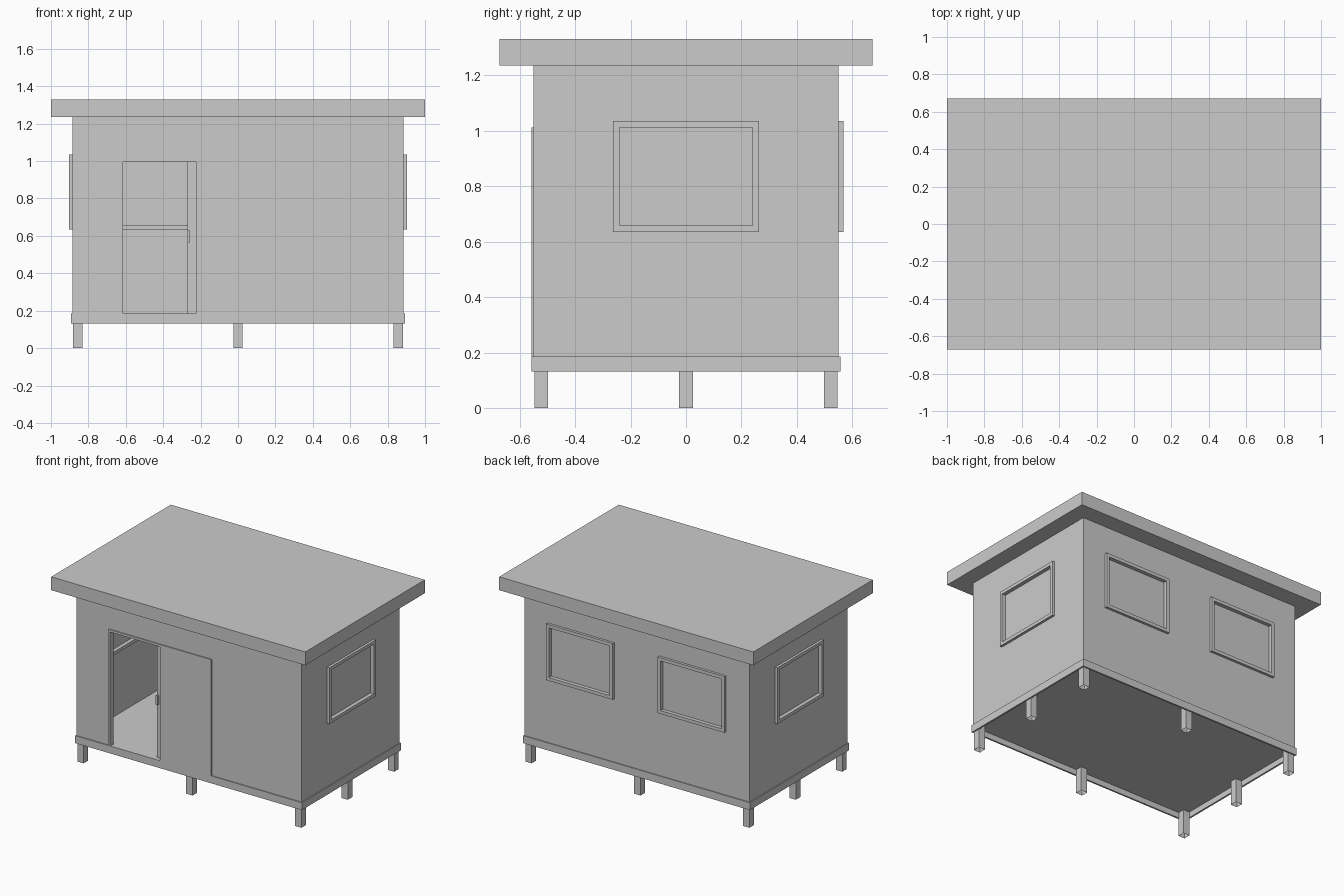
import bpy, bmesh
from math import pi

if "Cube" in bpy.data.objects:
    bpy.data.objects.remove(bpy.data.objects["Cube"])


def finish(name, bm):
    bmesh.ops.recalc_face_normals(bm, faces=bm.faces)
    me = bpy.data.meshes.new(name)
    bm.to_mesh(me)
    bm.free()
    ob = bpy.data.objects.new(name, me)
    bpy.context.collection.objects.link(ob)
    return ob


def box(name, x0, x1, y0, y1, z0, z1, open_bottom=False):
    bm = bmesh.new()
    bmesh.ops.create_cube(bm, size=1)
    for v in bm.verts:
        v.co.x = x1 if v.co.x > 0 else x0
        v.co.y = y1 if v.co.y > 0 else y0
        v.co.z = z1 if v.co.z > 0 else z0
    ob = finish(name, bm)
    if open_bottom:
        bm = bmesh.new()
        bm.from_mesh(ob.data)
        low = [f for f in bm.faces if f.normal.z < -0.9]
        bmesh.ops.delete(bm, geom=low, context='FACES')
        bm.to_mesh(ob.data)
        bm.free()
    return ob


def ring(name, hx, hy, wall, z0, z1):
    """Rectangular ring in the XY plane, extruded from z0 to z1."""
    bm = bmesh.new()
    sgn = [(-1, -1), (1, -1), (1, 1), (-1, 1)]
    loops = [[bm.verts.new((sx * (hx - t), sy * (hy - t), z)) for sx, sy in sgn]
             for t, z in ((0, z0), (0, z1), (wall, z1), (wall, z0))]
    for i in range(4):
        a, b = loops[i], loops[(i + 1) % 4]
        for j in range(4):
            k = (j + 1) % 4
            bm.faces.new((a[j], a[k], b[k], b[j]))
    return finish(name, bm)


# Roof slab, base skirt and floor
box("roof", -1, 1, -0.672, 0.672, 1.235, 1.33)
ring("base_skirt", 0.892, 0.557, 0.012, 0.132, 0.185)
box("floor", -0.88, 0.88, -0.545, 0.545, 0.172, 0.184)

# Eight hollow feet around the perimeter
for x in (-0.857, 0, 0.857):
    for y in (-0.522, 0, 0.522):
        if x or y:
            box("foot", x - .025, x + .025, y - .025, y + .025, 0, 0.172, True)

# Wall shell
walls = ring("walls", 0.885, 0.55, 0.03, 0.184, 1.235)

# Windows: centre x, y and turn about z
ZC = 0.835
windows = [(0.87, 0, pi / 2), (-0.87, 0, -pi / 2),
           (0.442, 0.535, pi), (-0.437, 0.535, pi)]
cutters = [box("door_cutter", -0.63, 0.18, -0.7, -0.4, 0.1, 1.012)]
for x, y, turn in windows:
    frame = ring("window_frame", 0.2625, 0.2, 0.0235, -0.033, 0.033)
    pane = box("window_pane", -0.245, 0.245, -0.18, 0.18, -0.006, 0.006)
    cut = box("window_cutter", -0.25, 0.25, -0.19, 0.19, -0.1, 0.1)
    for ob in (frame, pane, cut):
        ob.rotation_euler = (pi / 2, 0, turn)
        ob.location = (x, y, ZC)
    cutters.append(cut)

# Cut the openings
bpy.context.view_layer.objects.active = walls
for c in cutters:
    m = walls.modifiers.new("opening", 'BOOLEAN')
    m.operation = 'DIFFERENCE'
    m.solver = 'EXACT'
    m.object = c
    bpy.ops.object.modifier_apply(modifier=m.name)
    bpy.data.objects.remove(c)

# Door surround, fixed panel, sliding leaf and handle
box("door_jamb", -0.63, -0.615, -0.558, -0.52, 0.185, 1.012)
box("door_head", -0.615, -0.225, -0.558, -0.52, 0.996, 1.012)
box("fixed_panel", -0.225, 0.18, -0.558, -0.53, 0.185, 1.012)
box("sliding_leaf", -0.27, 0.165, -0.525, -0.5, 0.185, 0.996)
box("door_handle", -0.27, -0.256, -0.54, -0.525, 0.565, 0.63)
